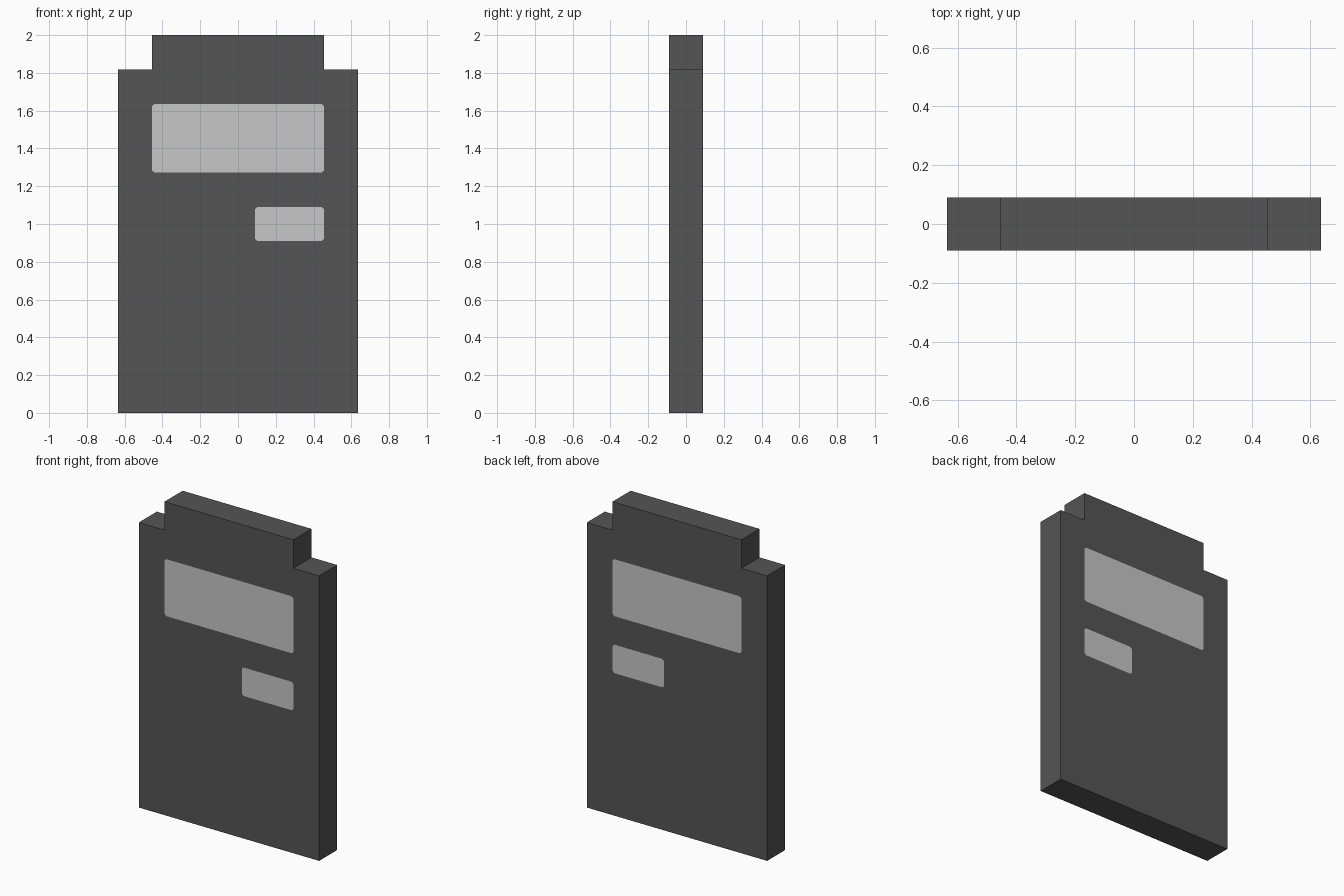
import bpy, bmesh

if "Cube" in bpy.data.objects:
    bpy.data.objects.remove(bpy.data.objects["Cube"])

U = 2 / 11          # block unit: the panel is 11 units tall
C = 0.012           # clipped corner of the window panes


def material(name, value):
    m = bpy.data.materials.new(name)
    m.diffuse_color = (value, value, value, 1)
    m.use_nodes = True
    m.node_tree.nodes["Principled BSDF"].inputs["Base Color"].default_value = m.diffuse_color
    return m


def loop(bm, points):
    verts = [bm.verts.new((x, 0, z)) for x, z in points]
    edges = [bm.edges.new((a, b)) for a, b in zip(verts, verts[1:] + verts[:1])]
    return verts, edges


def clipped_rect(x0, x1, z0, z1):
    return [(x0 + C, z0), (x1 - C, z0), (x1, z0 + C), (x1, z1 - C),
            (x1 - C, z1), (x0 + C, z1), (x0, z1 - C), (x0, z0 + C)]


bm = bmesh.new()

# stepped outline, mirrored about x = 0
half = [(3.5 * U, 0), (3.5 * U, 10 * U), (2.5 * U, 10 * U), (2.5 * U, 11 * U)]
outline = half + [(-x, z) for x, z in reversed(half)]
edges = loop(bm, outline)[1]

# viewing window and small label plate, flush with the panel
panes = []
for x0, x1, z0, z1 in ((-2.5, 2.5, 7, 9), (0.5, 2.5, 5, 6)):
    v, e = loop(bm, clipped_rect(x0 * U, x1 * U, z0 * U, z1 * U))
    panes.append(v)
    edges += e

# fill the panel around the panes, then the panes themselves
bmesh.ops.triangle_fill(bm, edges=edges, use_beauty=True, normal=(0, -1, 0))
for v in panes:
    bm.faces.new(v).material_index = 1
for f in bm.faces:
    f.normal_update()
    if f.normal.y > 0:
        f.normal_flip()

mesh = bpy.data.meshes.new("shield_panel")
bm.to_mesh(mesh)
bm.free()
mesh.materials.append(material("dark grey", 0.09))
mesh.materials.append(material("light grey", 0.57))
panel = bpy.data.objects.new("shield_panel", mesh)
bpy.context.collection.objects.link(panel)

# one unit thick, centred on y = 0, same panes on both sides
thick = panel.modifiers.new("thickness", 'SOLIDIFY')
thick.thickness = U
thick.offset = 0
